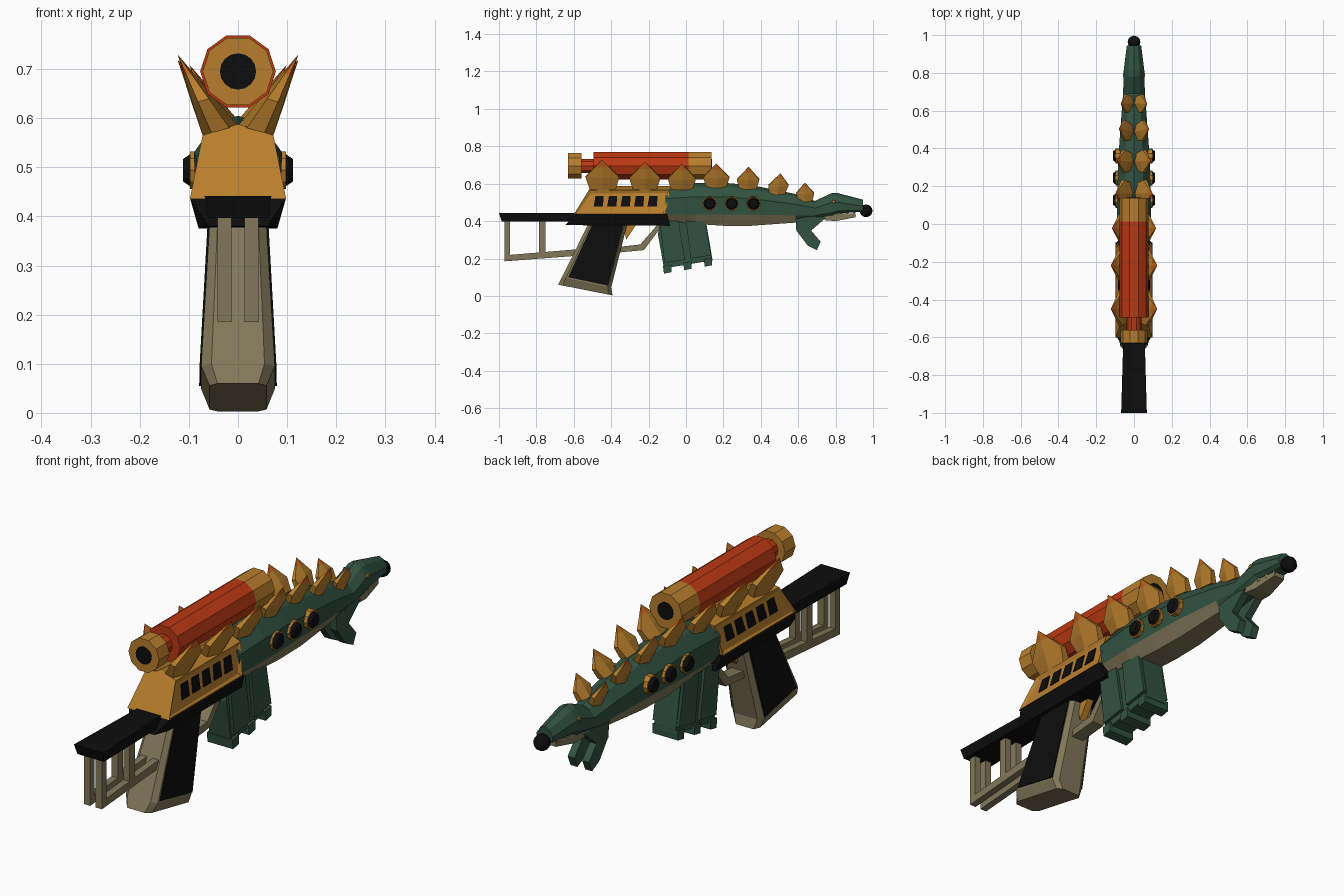
import bpy, bmesh, math
from mathutils import Vector

if "Cube" in bpy.data.objects:
    bpy.data.objects.remove(bpy.data.objects["Cube"])

# Flat colours
COLOURS = {"ochre": (.48, .21, .025), "red": (.50, .04, .007), "green": (.031, .085, .053),
           "tan": (.22, .185, .10), "black": (.004, .004, .004), "orange": (.52, .13, .01)}
NAMES = list(COLOURS)
MATS = []
for name, rgb in COLOURS.items():
    m = bpy.data.materials.new(name)
    m.use_nodes = True
    m.diffuse_color = (*rgb, 1)
    m.node_tree.nodes["Principled BSDF"].inputs["Base Color"].default_value = (*rgb, 1)
    MATS.append(m)


def finish(name, bm, mirror=False):
    """Turn a bmesh into an object holding only the materials it uses."""
    if mirror:
        new = bmesh.ops.duplicate(bm, geom=bm.verts[:] + bm.edges[:] + bm.faces[:])["geom"]
        for v in new:
            if isinstance(v, bmesh.types.BMVert):
                v.co.x = -v.co.x
    bmesh.ops.recalc_face_normals(bm, faces=bm.faces[:])
    used = sorted({f.material_index for f in bm.faces})
    for f in bm.faces:
        f.material_index = used.index(f.material_index)
    me = bpy.data.meshes.new(name)
    bm.to_mesh(me)
    bm.free()
    for i in used:
        me.materials.append(MATS[i])
    ob = bpy.data.objects.new(name, me)
    bpy.context.scene.collection.objects.link(ob)
    return ob


def loft(bm, rings, rule):
    """Skin a row of rings; rule(ring, side) names the colour, caps use side -1."""
    vs = [[bm.verts.new(p) for p in r] for r in rings]
    n = len(rings[0])
    for i in range(len(vs) - 1):
        for j in range(n):
            k = (j + 1) % n
            f = bm.faces.new((vs[i][j], vs[i][k], vs[i + 1][k], vs[i + 1][j]))
            f.material_index = NAMES.index(rule(i, j))
    for i, r in ((0, vs[0]), (len(vs) - 2, vs[-1])):
        bm.faces.new(r).material_index = NAMES.index(rule(i, -1))


def hull(bm, pts, colour):
    part = bmesh.new()
    for p in pts:
        part.verts.new(p)
    bmesh.ops.convex_hull(part, input=part.verts[:])
    bmesh.ops.dissolve_limit(part, angle_limit=.02, verts=part.verts[:], edges=part.edges[:])
    for f in part.faces:
        f.material_index = NAMES.index(colour)
    tmp = bpy.data.meshes.new("tmp")
    part.to_mesh(tmp)
    part.free()
    bm.from_mesh(tmp)
    bpy.data.meshes.remove(tmp)


def both(pts):
    return [(s * x, y, z) for x, y, z in pts for s in (1, -1)]


def prism(bm, outline, x0, x1, colour):
    """Side outline (y, z) extruded across x."""
    loft(bm, [[(x, y, z) for y, z in outline] for x in (x0, x1)], lambda i, j: colour)


def lathe(bm, axis, centre, profile, colours, n):
    rings = []
    for along, r in profile:
        ring = []
        for k in range(n):
            a = 2 * math.pi * k / n
            c, s = r * math.cos(a), r * math.sin(a)
            ring.append(Vector(centre) + Vector((along, c, s) if axis == "x" else (c, along, s)))
        rings.append(ring)
    loft(bm, rings, lambda i, j: colours[i])


# Reptile body and upper head: y, ridge, flank, belly line, bottom, half width
SECTIONS = [(-.11, .585, .52, .435, .40, .085), (.05, .605, .53, .435, .385, .09),
            (.2, .605, .53, .435, .375, .088), (.35, .592, .52, .435, .375, .083),
            (.585, .545, .49, .43, .392, .066), (.69, .508, .47, .43, .41, .058),
            (.78, .55, .50, .445, .42, .055), (.81, .55, .50, .455, .44, .055),
            (.945, .515, .48, .457, .45, .038)]
rings = []
for y, top, mid, low, bot, w in SECTIONS:
    half = [(.55 * w, y, top - .25 * (top - mid)), (w, y, mid), (.95 * w, y, low), (.6 * w, y, bot)]
    rings.append([(0, y, top)] + half + [(-x, y, z) for x, y, z in reversed(half)])
bm = bmesh.new()
loft(bm, rings, lambda i, j: "tan" if i < 4 and j in (3, 4, 5) else "green")
finish("reptile_body", bm)

# Lower jaw with teeth
bm = bmesh.new()
hull(bm, both([(.045, .74, .44), (.045, .74, .405), (.04, .8, .40), (.025, .905, .44),
               (.025, .905, .42)]), "tan")
for y in (.82, .86, .9):
    for s in (-1, 1):
        x = s * (.036 - (y - .82) * .16)
        hull(bm, [(x - .004, y - .008, .43), (x + .004, y - .008, .43), (x, y + .008, .43),
                  (x, y, .46)], "tan")
finish("lower_jaw", bm)

bm = bmesh.new()
lathe(bm, "x", (0, .79, .503), [(.052, .011), (.058, .008)], ["ochre"], 6)
finish("eyes", bm, True)

# Ball on the snout tip
bm = bmesh.new()
bmesh.ops.create_uvsphere(bm, u_segments=12, v_segments=8, radius=.034)
for v in bm.verts:
    v.co += Vector((0, .963, .455))
for f in bm.faces:
    f.material_index = NAMES.index("black")
    f.smooth = True
finish("muzzle_ball", bm)

# Forearms
bm = bmesh.new()
for pts in ([(.585, .43), (.75, .42), (.67, .35), (.63, .33), (.59, .345)],
            [(.59, .35), (.66, .36), (.72, .29), (.70, .245), (.65, .27)]):
    prism(bm, pts, .018, .05, "green")
finish("forearms", bm, True)

# Round studs along the flanks
bm = bmesh.new()
for y in (.126, .244, .361):
    lathe(bm, "x", (0, y, .494), [(.065, .04), (.098, .04), (.098, .034), (.112, .024)],
          ["ochre", "ochre", "black"], 10)
finish("flank_studs", bm, True)

# Paired back spikes: y, half length, tip x, tip z, ridge z, base width, tip shift
SPIKES = [(-.445, .09, .122, .728, .587, .072, -.005), (-.22, .083, .122, .717, .587, .072, 0),
          (-.022, .075, .117, .707, .587, .07, 0), (.162, .07, .098, .707, .598, .062, 0),
          (.33, .06, .09, .69, .59, .06, .005), (.487, .054, .08, .655, .562, .055, .018),
          (.638, .048, .07, .605, .524, .05, -.002)]
bm = bmesh.new()
for y, hl, tx, tz, ridge, w, shift in SPIKES:
    base = Vector((w / 2, y, ridge - .012))
    tip = Vector((tx, y + shift, tz))
    across = Vector((w / 2, 0, -.01))
    rings = []
    for t, s, ys in ((0, 1, .78), (.4, .62, 1), (.75, .26, .42), (1, .01, .01)):
        c = base.lerp(tip, t)
        rings.append([c + across * s * math.cos(k * math.pi / 3)
                      + Vector((0, hl * ys * math.sin(k * math.pi / 3) / .866, 0)) for k in range(6)])
    loft(bm, rings, lambda i, j: "orange" if i == 2 else "ochre")
finish("back_spikes", bm, True)

# Receiver housing with recessed side panels
bm = bmesh.new()
hull(bm, both([(.098, -.6, .435), (.098, -.11, .435), (.072, -.52, .565), (.072, -.085, .565)])
     + [(0, -.505, .588), (0, -.08, .588)], "ochre")
bm.normal_update()
sides = [f for f in bm.faces if abs(f.normal.x) > .9]
bmesh.ops.inset_individual(bm, faces=sides, thickness=.02, depth=-.008)
finish("receiver", bm)

# Dark vents in the panels
bm = bmesh.new()
for k in range(5):
    y = -.488 + k * .072
    pts = []
    for dy, z in ((-.006, .477), (.044, .477), (.048, .535), (.004, .535)):
        x = .09 - (z - .435) * .2
        pts += [(x - .004, y + dy, z), (x + .004, y + dy, z)]
    hull(bm, pts, "black")
finish("vents", bm, True)

# Lower rail and stock bar
bm = bmesh.new()
hull(bm, both([(.06, -.645, .38), (.08, -.58, .378), (.08, -.085, .375), (.098, -.59, .438),
               (.098, -.1, .438)]), "black")
finish("lower_rail", bm)
bm = bmesh.new()
hull(bm, both([(.068, -1, .442), (.062, -.985, .397), (.055, -.55, .442), (.055, -.55, .397)]), "black")
finish("stock_bar", bm)

# Open stock frame
bm = bmesh.new()
for pts in ([(-.97, .41), (-.94, .41), (-.94, .2), (-.97, .185)],
            [(-.785, .41), (-.75, .41), (-.75, .22), (-.785, .22)],
            [(-.97, .185), (-.97, .217), (-.55, .252), (-.55, .217)]):
    prism(bm, pts, .013, .042, "tan")
finish("stock_frame", bm, True)

# Pistol grip
bm = bmesh.new()
rings = []
for (ya, za), (yb, zb), w in (((-.515, .40), (-.31, .40), .057), ((-.663, .1), (-.40, .045), .075),
                              ((-.683, .06), (-.393, .003), .058)):
    half = [(f * w, ya + u * (yb - ya), za + u * (zb - za))
            for u, f in ((0, .72), (.08, 1), (.93, 1), (1, .72))]
    rings.append(half + [(-x, y, z) for x, y, z in reversed(half)])
loft(bm, rings, lambda i, j: "tan")
finish("grip", bm)
bm = bmesh.new()
pts = []
for y, z, x in ((-.5, .385, .058), (-.332, .385, .058), (-.417, .055, .075), (-.63, .1, .074)):
    pts += [(x - .004, y, z), (x + .004, y, z)]
hull(bm, pts, "black")
finish("grip_panels", bm, True)

# Trigger and guard
bm = bmesh.new()
prism(bm, [(-.335, .39), (-.26, .39), (-.32, .30)], -.015, .015, "ochre")
finish("trigger", bm)
bm = bmesh.new()
prism(bm, [(-.36, .232), (-.225, .245), (-.15, .345), (-.10, .385), (-.15, .385), (-.175, .355),
           (-.245, .275), (-.36, .262)], -.028, .028, "tan")
finish("trigger_guard", bm)

# Magazine with side ribs and foot tabs
bm = bmesh.new()
prism(bm, [(-.15, .33), (-.135, .41), (.105, .41), (.142, .19), (-.118, .147)], -.05, .05, "green")
for a, b in ((-.14, -.04), (.0, .10)):
    for s in (-1, 1):
        prism(bm, [(a, .40), (b, .40), (b + .035, .20 + b * .17), (a + .025, .20 + a * .17)],
              s * .045, s * .062, "green")
for a in (-.118, -.01, .1):
    z = .165 + a * .17
    prism(bm, [(a - .005, z + .015), (a + .04, z + .023), (a + .04, z - .018), (a, z - .026)],
          -.06, .06, "green")
finish("magazine", bm)

# Scope tube and lenses
bm = bmesh.new()
lathe(bm, "y", (0, 0, .695), [(-.63, .072), (-.56, .072), (-.56, .04), (-.495, .04), (-.495, .077),
                              (.013, .077), (.137, .077)],
      ["ochre", "ochre", "red", "red", "red", "ochre"], 10)
finish("scope", bm)
bm = bmesh.new()
for y in (-.632, .135):
    lathe(bm, "y", (0, 0, .695), [(y, .037), (y + .004, .037)], ["black"], 16)
finish("scope_lenses", bm)
